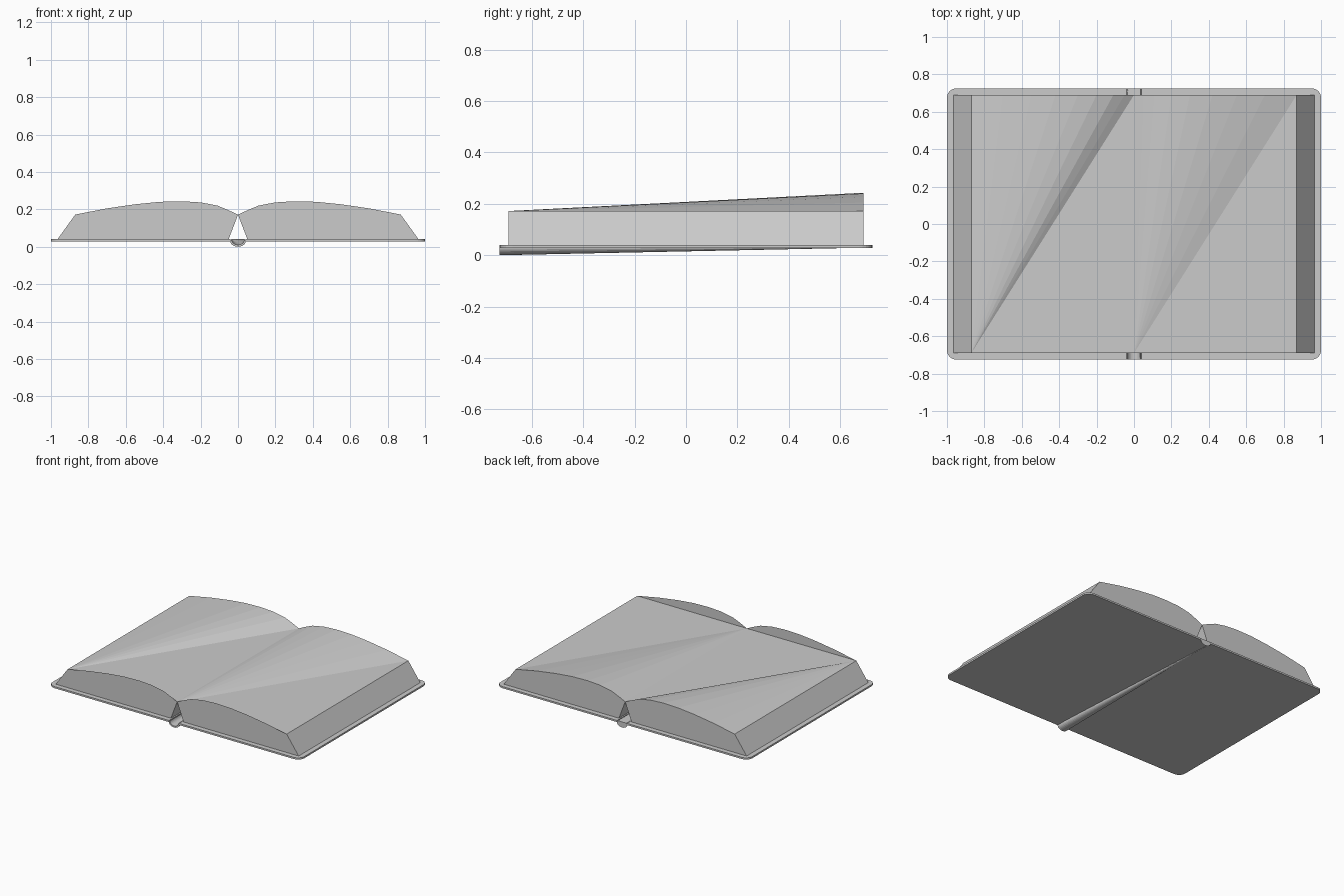
import bpy, bmesh
from math import sin, cos, pi

if "Cube" in bpy.data.objects:
    bpy.data.objects.remove(bpy.data.objects["Cube"])


def finish(bm, name):
    bmesh.ops.recalc_face_normals(bm, faces=bm.faces)
    me = bpy.data.meshes.new(name)
    bm.to_mesh(me)
    bm.free()
    ob = bpy.data.objects.new(name, me)
    bpy.context.collection.objects.link(ob)
    return ob


def wedge_loft(name, profile, y_full, y_flat, curves):
    """Loft an xz profile along y. Each curved run keeps its full shape at
    y_full and is ruled to one corner at y_flat; other sides are flat quads."""
    bm = bmesh.new()
    full = [bm.verts.new((x, y_full, z)) for x, z in profile]
    flat = [bm.verts.new((x, y_flat, z)) for x, z in profile]
    n = len(profile)
    bm.faces.new(full)
    bm.faces.new(flat)
    used = set()
    for first, last in curves:
        run = list(range(first, last + 1))
        used.update(run[:-1])
        if profile[first][0] > profile[last][0]:
            run.reverse()
        a, b = run[0], run[-1]
        # folded end flap, level triangle, and ruled fan
        flap = bm.faces.new([flat[i] for i in run]) if len(run) < n - 1 else None
        bm.faces.new((flat[a], flat[b], full[b]))
        for i, j in zip(run, run[1:]):
            bm.faces.new((flat[a], full[i], full[j]))
    for i in range(n):
        if i not in used:
            j = (i + 1) % n
            bm.faces.new((full[i], full[j], flat[j], flat[i]))
    return finish(bm, name)


def cover_board(name, side, r=0.05, hy=0.725):
    bm = bmesh.new()
    pts = [(0.04, -hy)]
    for cy, start in ((-hy + r, -pi / 2), (hy - r, 0)):
        for k in range(7):
            a = start + k * pi / 12
            pts.append((1 - r + r * cos(a), cy + r * sin(a)))
    pts.append((0.04, hy))
    face = bm.faces.new([bm.verts.new((side * x, y, 0.028)) for x, y in pts])
    ext = bmesh.ops.extrude_face_region(bm, geom=[face], use_keep_orig=True)
    for v in ext["geom"]:
        if isinstance(v, bmesh.types.BMVert):
            v.co.z = 0.04
    return finish(bm, name)


# Page blocks: sloped edges and a curved top
arch = [(0, 0.171), (0.05, 0.195), (0.11, 0.22), (0.2, 0.237), (0.3, 0.243),
        (0.42, 0.24), (0.55, 0.227), (0.7, 0.205), (0.87, 0.172)]
page = arch + [(0.965, 0.04), (0.05, 0.04)]
for name, s in (("left", -1), ("right", 1)):
    wedge_loft(name + "_pages", [(s * x, z) for x, z in page],
               0.69, -0.69, [(0, len(arch) - 1)])
    cover_board(name + "_cover", s)

# Spine: a thin rounded trough between the cover boards
N = 12
outer = [(-0.042 * cos(pi * k / N), 0.03 - 0.03 * sin(pi * k / N)) for k in range(N + 1)]
inner = [(0.034 * cos(pi * k / N), 0.04 - 0.03 * sin(pi * k / N)) for k in range(N + 1)]
wedge_loft("spine", outer + inner, -0.725, 0.725, [(0, N), (N + 1, 2 * N + 1)])
